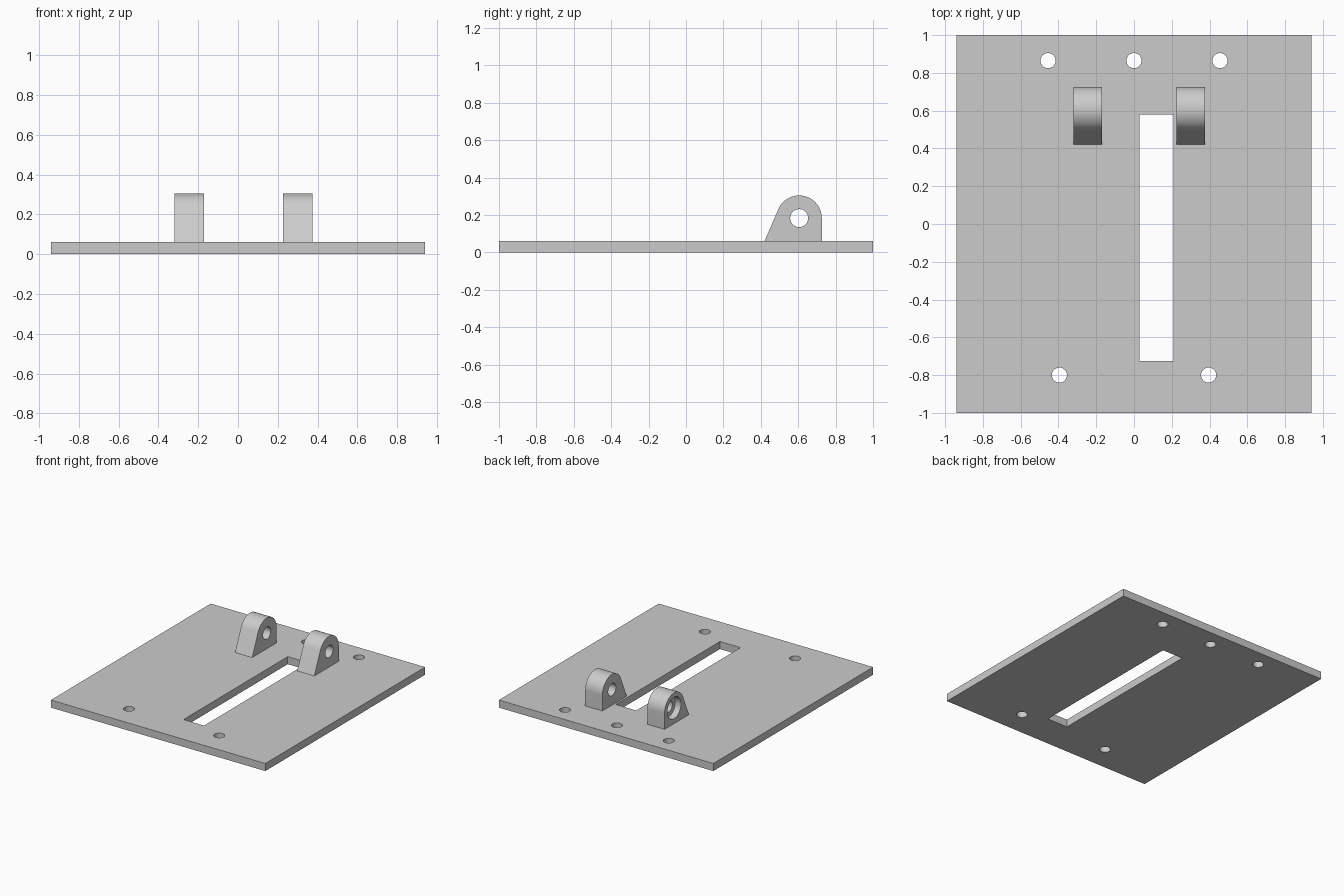
import bpy, bmesh, math
from mathutils import Matrix, Vector

cube = bpy.data.objects.get("Cube")
if cube:
    bpy.data.objects.remove(cube, do_unlink=True)

PLATE_TOP = 0.06
PIVOT_Y, PIVOT_Z, LUG_R = 0.605, 0.183, 0.121
LUG_WIDTH = 0.15

grey = bpy.data.materials.new("light_grey")
grey.use_nodes = True
colour = (0.6, 0.6, 0.6, 1)
grey.diffuse_color = colour
grey.node_tree.nodes["Principled BSDF"].inputs["Base Color"].default_value = colour


def make_object(name, bm):
    bmesh.ops.recalc_face_normals(bm, faces=bm.faces)
    mesh = bpy.data.meshes.new(name)
    bm.to_mesh(mesh)
    bm.free()
    mesh.materials.append(grey)
    ob = bpy.data.objects.new(name, mesh)
    bpy.context.collection.objects.link(ob)
    return ob


def box(name, x0, x1, y0, y1, z0, z1):
    bm = bmesh.new()
    size = Matrix.Diagonal((x1 - x0, y1 - y0, z1 - z0, 1))
    centre = Matrix.Translation(((x0 + x1) / 2, (y0 + y1) / 2, (z0 + z1) / 2))
    bmesh.ops.create_cube(bm, size=1, matrix=centre @ size)
    return make_object(name, bm)


def cylinder(name, centre, radius, depth, axis="Z"):
    bm = bmesh.new()
    turn = Matrix.Rotation(math.pi / 2, 4, "Y") if axis == "X" else Matrix()
    bmesh.ops.create_cone(bm, cap_ends=True, segments=48, radius1=radius, radius2=radius,
                          depth=depth, matrix=Matrix.Translation(centre) @ turn)
    return make_object(name, bm)


def cut(ob, cutter):
    """Subtract the cutter from the part, then discard it."""
    cutter.hide_render = True
    mod = ob.modifiers.new("cut", "BOOLEAN")
    mod.operation, mod.solver, mod.object = "DIFFERENCE", "EXACT", cutter
    bpy.ops.object.select_all(action="DESELECT")
    bpy.context.view_layer.objects.active = ob
    ob.select_set(True)
    bpy.ops.object.modifier_apply(modifier=mod.name)
    bpy.data.objects.remove(cutter, do_unlink=True)


def finish(ob):
    bpy.ops.object.select_all(action="DESELECT")
    bpy.context.view_layer.objects.active = ob
    ob.select_set(True)
    bpy.ops.object.shade_smooth_by_angle(angle=math.radians(25))


# Base plate with a long slot and five bolt holes
plate = box("base_plate", -0.94, 0.94, -1, 1, 0, PLATE_TOP)
cut(plate, box("slot_cutter", 0.03, 0.21, -0.725, 0.58, -0.1, 0.2))
for x, y in [(-0.455, 0.865), (0, 0.865), (0.455, 0.865), (-0.395, -0.8), (0.395, -0.8)]:
    cut(plate, cylinder("bolt_cutter", (x, y, 0), 0.04, 0.4))
finish(plate)


# Pivot lug: upright back, rounded top, sloping front tangent to the round
def lug(name, x0):
    toe = Vector((0.42, PLATE_TOP))
    to_toe = toe - Vector((PIVOT_Y, PIVOT_Z))
    tangent = math.atan2(to_toe.y, to_toe.x) % math.tau - math.acos(LUG_R / to_toe.length)
    steps = 32
    outline = [tuple(toe), (PIVOT_Y + LUG_R, PLATE_TOP)]
    for i in range(steps + 1):
        a = tangent * i / steps
        outline.append((PIVOT_Y + LUG_R * math.cos(a), PIVOT_Z + LUG_R * math.sin(a)))
    bm = bmesh.new()
    face = bm.faces.new([bm.verts.new((x0, y, z)) for y, z in outline])
    side = bmesh.ops.extrude_face_region(bm, geom=[face])
    moved = [v for v in side["geom"] if isinstance(v, bmesh.types.BMVert)]
    bmesh.ops.translate(bm, verts=moved, vec=(LUG_WIDTH, 0, 0))
    ob = make_object(name, bm)
    cut(ob, cylinder("pin_cutter", (x0 + LUG_WIDTH / 2, PIVOT_Y, PIVOT_Z), 0.048, 0.4, "X"))
    return ob


left_lug = lug("left_pivot_lug", 0.225)
right_lug = lug("right_pivot_lug", -0.32)
# Counterbore on the outer face of the right lug
cut(right_lug, cylinder("counterbore_cutter", (-0.32, PIVOT_Y, PIVOT_Z), 0.085, 0.1, "X"))
for ob in (left_lug, right_lug):
    finish(ob)
